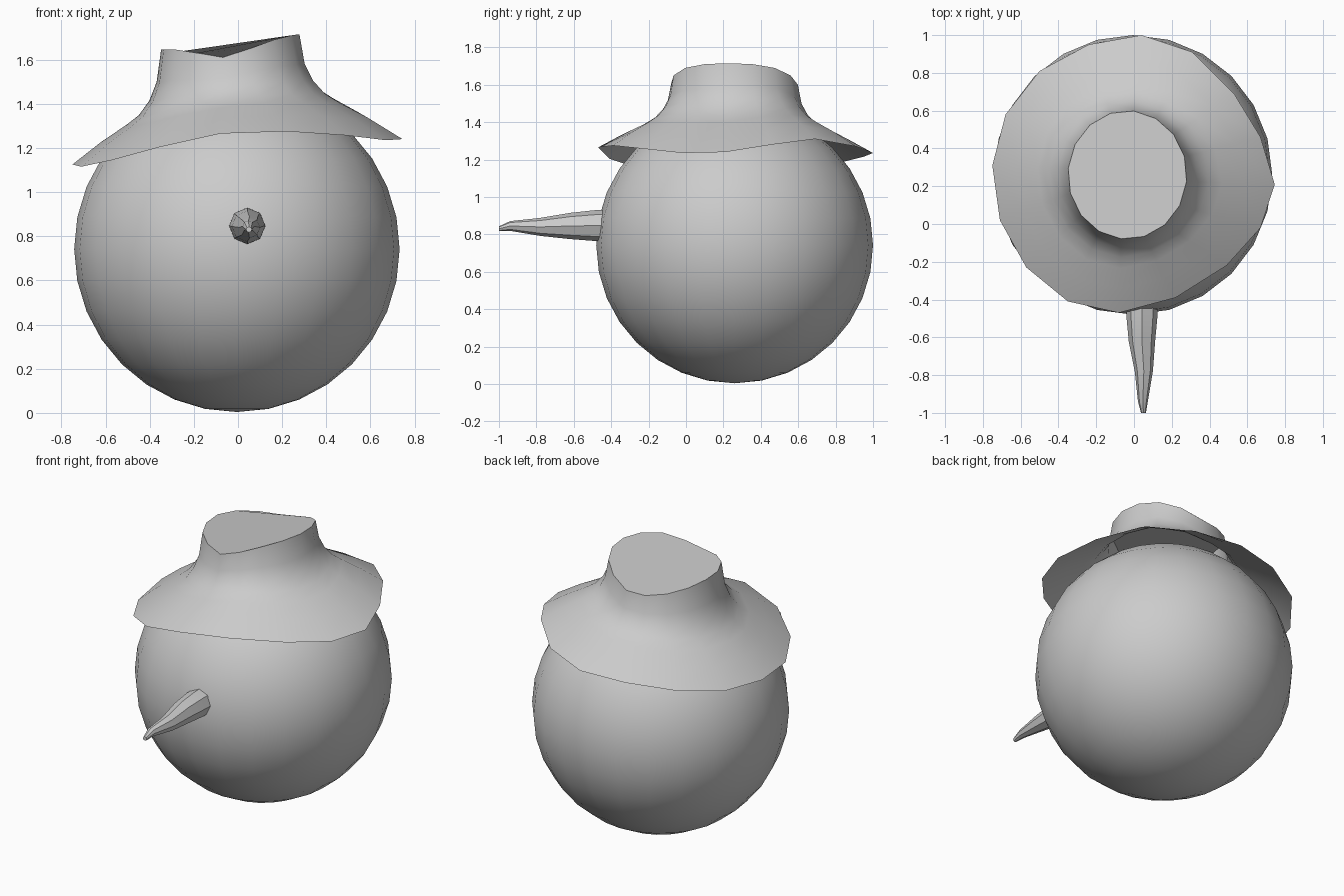
import bpy, bmesh, math
from mathutils import Vector

if "Cube" in bpy.data.objects:
    bpy.data.objects.remove(bpy.data.objects["Cube"])

SIDES = 16


def loft(name, rings, cap_start=False, cap_end=False):
    """Skin a list of vertex rings into one smooth-shaded object."""
    bm = bmesh.new()
    loops = [[bm.verts.new(p) for p in ring] for ring in rings]
    for a, b in zip(loops, loops[1:]):
        n = len(a)
        for i in range(n):
            j = (i + 1) % n
            bm.faces.new((a[i], a[j], b[j], b[i]))
    if cap_start:
        bm.faces.new(loops[0][::-1])
    if cap_end:
        bm.faces.new(loops[-1])
    mesh = bpy.data.meshes.new(name)
    bm.to_mesh(mesh)
    bm.free()
    obj = bpy.data.objects.new(name, mesh)
    bpy.context.collection.objects.link(obj)
    smooth(obj)
    return obj


def smooth(obj):
    bpy.ops.object.select_all(action='DESELECT')
    obj.select_set(True)
    bpy.context.view_layer.objects.active = obj
    bpy.ops.object.shade_smooth_by_angle(angle=math.radians(40))


# Round head
bpy.ops.mesh.primitive_uv_sphere_add(segments=24, ring_count=16, radius=1,
                                     location=(-0.005, 0.26, 0.742))
head = bpy.context.object
head.name = "head"
head.scale = (0.737, 0.74, 0.738)
bpy.ops.object.transform_apply(location=False, rotation=False, scale=True)
smooth(head)

# Floppy hat: wavy brim outline swept up to a wavy flat-topped crown
brim = [(0.745, 0.21, 1.24), (0.67, 0.46, 1.28), (0.53, 0.69, 1.31),
        (0.31, 0.91, 1.27), (0.04, 1.00, 1.235), (-0.24, 0.95, 1.215),
        (-0.50, 0.81, 1.18), (-0.68, 0.58, 1.14), (-0.75, 0.31, 1.125),
        (-0.71, 0.02, 1.115), (-0.57, -0.23, 1.145), (-0.35, -0.41, 1.205),
        (-0.08, -0.47, 1.265), (0.22, -0.39, 1.275), (0.49, -0.22, 1.257),
        (0.67, -0.02, 1.235)]
crown_z = [1.715, 1.71, 1.69, 1.65, 1.60, 1.595, 1.61, 1.63,
           1.645, 1.645, 1.645, 1.63, 1.61, 1.65, 1.69, 1.71]
crown = []
for i, z in enumerate(crown_z):
    a = math.radians(-6) + math.tau * i / SIDES
    crown.append((-0.035 + 0.315 * math.cos(a), 0.26 + 0.34 * math.sin(a), z))

# (inward fraction, upward fraction) from brim to crown
profile = [(0, 0), (0.33, 0.2), (0.6, 0.34), (0.75, 0.43),
           (0.87, 0.56), (0.95, 0.72), (1, 1)]
hat_rings = []
for u, v in profile:
    ring = []
    for b, c in zip(brim, crown):
        p = Vector(b).lerp(Vector(c), u)
        p.z = b[2] + (c[2] - b[2]) * v
        ring.append(p)
    hat_rings.append(ring)
loft("hat", hat_rings, cap_end=True)

# Tapered octagonal carrot nose: (y, centre x, centre z, radius)
nose_profile = [(-0.38, 0.042, 0.847, 0.083), (-0.49, 0.042, 0.847, 0.082),
                (-0.62, 0.042, 0.845, 0.07), (-0.78, 0.052, 0.84, 0.048),
                (-0.94, 0.047, 0.845, 0.026), (-1.0, 0.05, 0.83, 0.013)]
nose_rings = [[(x + r * math.cos(math.tau * k / 8), y,
                z + r * math.sin(math.tau * k / 8)) for k in range(8)]
              for y, x, z, r in nose_profile]
loft("nose", nose_rings, cap_start=True, cap_end=True)
